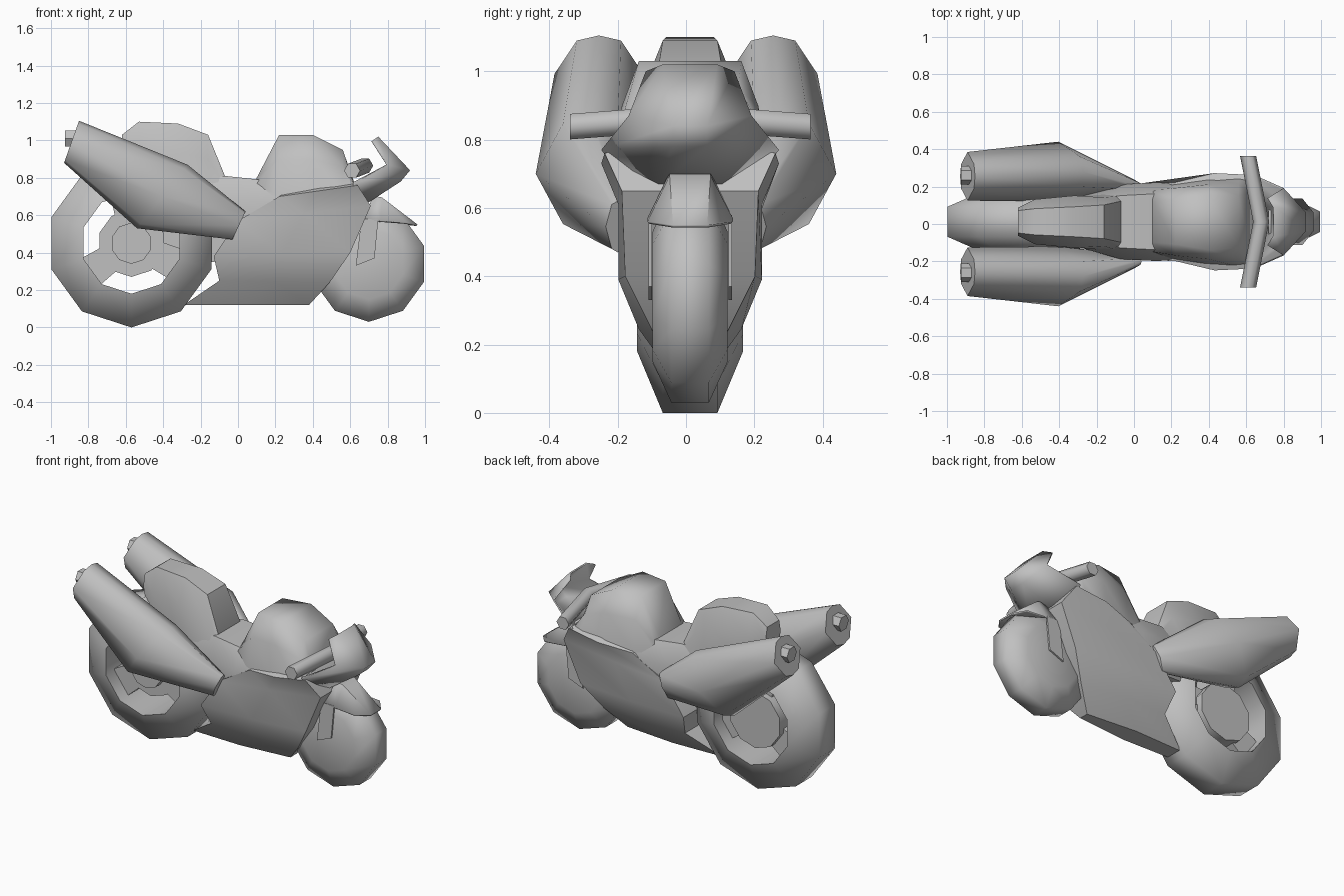
import bpy, bmesh, math
from mathutils import Vector, Matrix

if "Cube" in bpy.data.objects:
    bpy.data.objects.remove(bpy.data.objects["Cube"])

grey = bpy.data.materials.new("plain_grey")
grey.use_nodes = True
GREY = (0.53, 0.53, 0.53, 1)
grey.diffuse_color = GREY
grey.node_tree.nodes["Principled BSDF"].inputs["Base Color"].default_value = GREY
MID = 0.012  # centre plane of the bike
HEX = [k * math.tau / 6 for k in range(6)]


def finish(name, bm, angle, mid):
    bmesh.ops.recalc_face_normals(bm, faces=bm.faces)
    bmesh.ops.translate(bm, verts=bm.verts, vec=(0, mid, 0))
    mesh = bpy.data.meshes.new(name)
    bm.to_mesh(mesh)
    bm.free()
    mesh.materials.append(grey)
    ob = bpy.data.objects.new(name, mesh)
    bpy.context.collection.objects.link(ob)
    bpy.ops.object.select_all(action='DESELECT')
    ob.select_set(True)
    bpy.context.view_layer.objects.active = ob
    bpy.ops.object.shade_smooth_by_angle(angle=math.radians(angle))
    return ob


def loft(name, rings, closed=True, caps=True, loop=False, angle=40, mid=MID):
    """Skin a list of equally long point rings."""
    bm = bmesh.new()
    rows = [[bm.verts.new(p) for p in ring] for ring in rings]
    n = len(rows[0])
    pairs = list(zip(rows, rows[1:])) + ([(rows[-1], rows[0])] if loop else [])
    for a, b in pairs:
        for i in range(n if closed else n - 1):
            j = (i + 1) % n
            bm.faces.new((a[i], a[j], b[j], b[i]))
    if caps and not loop:
        bm.faces.new(rows[0])
        bm.faces.new(rows[-1])
    return finish(name, bm, angle, mid)


def mirrored(half):
    """Complete a half section with its mirror image."""
    return half + [(x, -y, z) for x, y, z in reversed(half)]


def shell(name, rows, thickness, angle=40):
    ob = loft(name, [mirrored(r) for r in rows], closed=False, caps=False, angle=angle)
    ob.modifiers.new("thickness", 'SOLIDIFY').thickness = thickness


def hull_along_x(name, stations, angle=40):
    """Stations: x, bottom z, top z, half widths at bottom, middle and top."""
    loft(name, [mirrored([(x, b, z0), (x, m, z0 + 0.6 * (z1 - z0)), (x, t, z1)])
                for x, z0, z1, b, m, t in stations], angle=angle)


def wheel(name, cx, cz, profile, solid, angle=70):
    """Spin a (radius, y) profile into ten sides."""
    turns = [math.radians(18 + 36 * k) for k in range(10)]
    loft(name, [[(cx + r * math.cos(a), y, cz + r * math.sin(a)) for a in turns]
                for r, y in profile], caps=solid, loop=not solid, angle=angle)


def plate(name, outline, y0, y1):
    loft(name, [[(x, y, z) for x, z in outline] for y in (y0, y1)])


# Rear wheel, with the brake disc on the left and the axle cap on the right
RX, RZ = -0.57, 0.45
wheel("rear_tyre", RX, RZ, [(0.45, -0.08), (0.45, 0.08), (0.27, 0.155), (0.27, -0.155)], False)
wheel("rear_hub", RX, RZ, [(0.18, -0.07), (0.18, 0.11)], True)
wheel("rear_axle", RX, RZ, [(0.11, -0.12), (0.11, 0.0)], True)
for k, deg in enumerate((95, 215, 335)):
    spin = Matrix.Rotation(math.radians(deg), 2)
    pts = [spin @ Vector(p) for p in ((0.1, -0.07), (0.29, -0.09), (0.29, 0.09), (0.1, 0.07))]
    plate(f"rear_spoke_{k + 1}", [(RX + p.x, RZ + p.y) for p in pts], -0.07, 0.07)
plate("swing_arm", [(-0.57, 0.56), (0, 0.6), (0, 0.38), (-0.13, 0.35), (-0.5, 0.36)], -0.06, 0.06)

# Front wheel
wheel("front_wheel", 0.7, 0.34,
      [(0.19, -0.11), (0.31, -0.055), (0.31, 0.055), (0.19, 0.11)], True)

# Side fairing: rows of rear and front corners (x, z, half width)
rows = [((-0.29, 0.12, 0.05), (0.38, 0.12, 0.03)),
        ((-0.10, 0.25, 0.14), (0.49, 0.24, 0.11)),
        ((-0.13, 0.38, 0.20), (0.60, 0.40, 0.19)),
        ((0.00, 0.57, 0.20), (0.71, 0.65, 0.20)),
        ((0.22, 0.70, 0.21), (0.64, 0.76, 0.25)),
        ((0.26, 0.75, 0.12), (0.60, 0.79, 0.15))]
loft("side_fairing",
     [mirrored([(xr, yr, zr), ((xr + xf) / 2, max(yr, yf) + 0.01, (zr + zf) / 2), (xf, yf, zf)])
      for (xr, zr, yr), (xf, zf, yf) in rows])

# Body, tank and tail
hull_along_x("seat_base", [(-0.35, 0.55, 0.78, 0.08, 0.12, 0.1), (-0.07, 0.48, 0.81, 0.17, 0.2, 0.14),
                           (0.12, 0.5, 0.79, 0.18, 0.21, 0.15), (0.3, 0.55, 0.76, 0.18, 0.2, 0.15)])
hull_along_x("fuel_tank", [(0.10, 0.72, 0.80, 0.17, 0.16, 0.11), (0.22, 0.70, 1.03, 0.20, 0.18, 0.12),
                           (0.40, 0.70, 1.03, 0.23, 0.20, 0.15), (0.56, 0.72, 0.95, 0.24, 0.20, 0.14),
                           (0.62, 0.74, 0.78, 0.23, 0.22, 0.15)], 75)
hull_along_x("tail_seat", [(-0.62, 0.85, 1.03, 0.05, 0.075, 0.06), (-0.53, 0.76, 1.10, 0.10, 0.12, 0.07),
                           (-0.32, 0.72, 1.09, 0.13, 0.14, 0.08), (-0.16, 0.70, 1.03, 0.15, 0.13, 0.09),
                           (-0.07, 0.70, 0.81, 0.16, 0.14, 0.11)], 45)

# Front cowl and front fender: bent shells
shell("front_cowl", [[(0.72, 0.13, 1.00), (0.75, 0.08, 1.02)],
                     [(0.80, 0.18, 0.87), (0.92, 0.05, 0.84)],
                     [(0.62, 0.26, 0.77), (0.87, 0.05, 0.78)],
                     [(0.62, 0.20, 0.69), (0.70, 0.09, 0.67)]], 0.01, 100)
shell("front_fender", [[(0.68, 0.12, 0.58), (0.72, 0.06, 0.705)],
                       [(0.76, 0.125, 0.57), (0.77, 0.06, 0.695)],
                       [(0.90, 0.125, 0.56), (0.96, 0.05, 0.55)]], 0.01)

# Handlebar: one hexagonal tube swept back at both ends
loft("handlebar", [[(x + 0.043 * math.cos(a), y, z + 0.043 * math.sin(a)) for a in HEX]
                   for x, y, z in ((0.61, -0.352, 0.838), (0.68, 0, 0.865), (0.61, 0.352, 0.838))],
     angle=65)

# Mirrored side parts
for side, s in (("left", 1), ("right", -1)):
    plate(f"fork_plate_{side}", [(0.75, 0.58), (0.73, 0.37), (0.63, 0.33), (0.66, 0.58)],
          s * 0.112, s * 0.122)

    # Silencer: tilted oval sections given by top, bottom, centre y and half width
    rings = []
    for top, bottom, y, w in [((-0.85, 1.105), (-0.93, 0.88), 0.255, 0.13),
                              ((-0.27, 0.87), (-0.54, 0.53), 0.28, 0.16),
                              ((0.04, 0.62), (-0.03, 0.47), 0.20, 0.035)]:
        top, bottom = Vector(top), Vector(bottom)
        ring = []
        for a in map(math.radians, (0, 60, 90, 120, 180, 240, 270, 300)):
            p = (top + bottom) / 2 + (top - bottom) / 2 * math.sin(a)
            ring.append((p.x, s * (y + w * math.cos(a)), p.y))
        rings.append(ring)
    loft(f"silencer_{side}", rings, angle=65, mid=0)

    # Short outlet pipe
    loft(f"silencer_outlet_{side}",
         [[(x, s * 0.26 + 0.05 * math.cos(a), 1.01 + 0.05 * math.sin(a)) for a in HEX]
          for x in (-0.85, -0.925)], mid=0)
